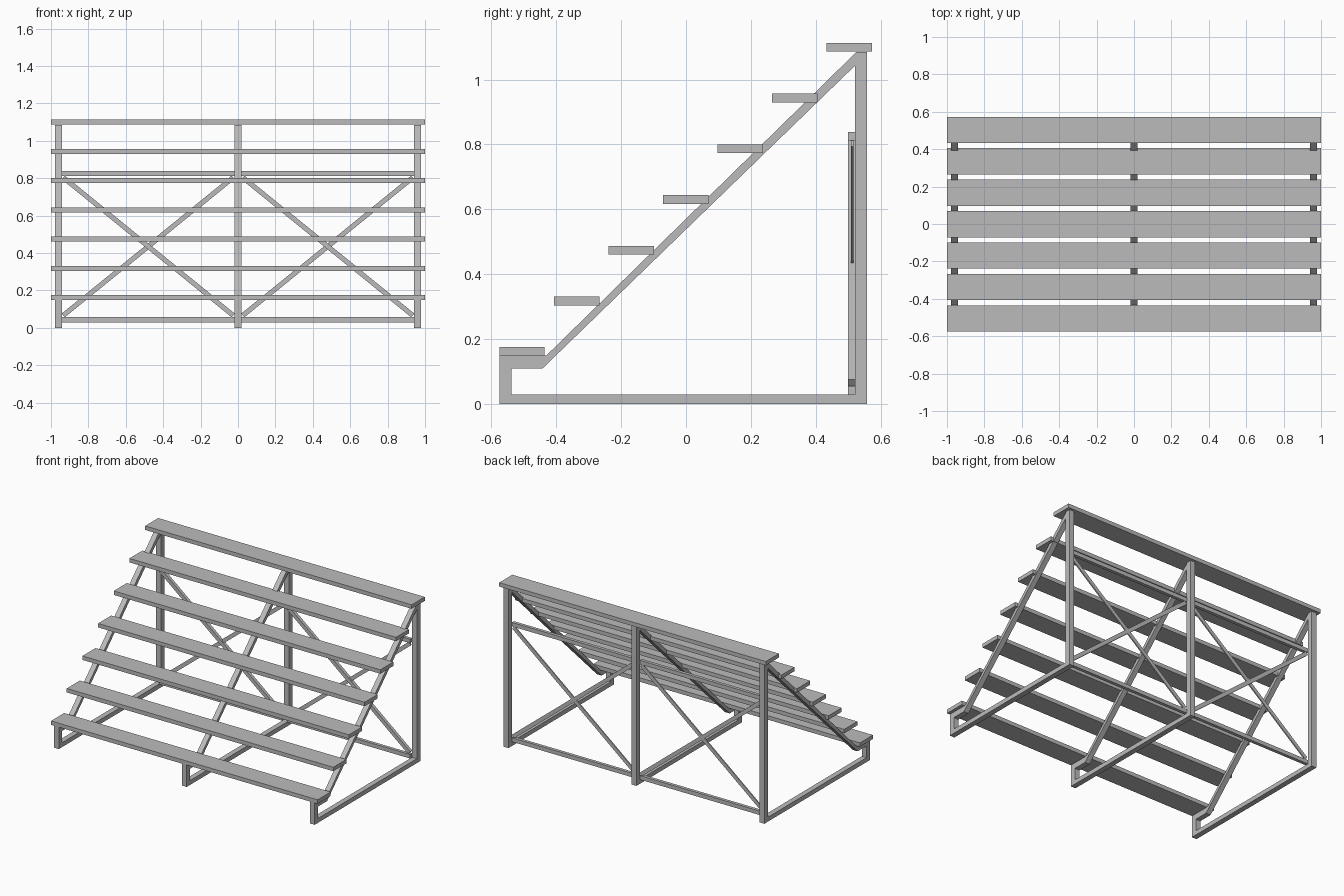
import bpy, bmesh, math
from mathutils import Matrix

cube = bpy.data.objects.get("Cube")
if cube:
    bpy.data.objects.remove(cube)

metal = bpy.data.materials.new("light_grey_metal")
metal.use_nodes = True
grey = (0.5, 0.5, 0.5, 1)
metal.diffuse_color = grey
metal.node_tree.nodes["Principled BSDF"].inputs["Base Color"].default_value = grey


def finish(name, bm):
    bmesh.ops.recalc_face_normals(bm, faces=bm.faces)
    mesh = bpy.data.meshes.new(name)
    bm.to_mesh(mesh)
    bm.free()
    mesh.materials.append(metal)
    obj = bpy.data.objects.new(name, mesh)
    bpy.context.collection.objects.link(obj)
    return obj


def box(name, centre, size, tilt=0):
    bm = bmesh.new()
    matrix = (Matrix.Translation(centre) @ Matrix.Rotation(tilt, 4, 'Y')
              @ Matrix.Diagonal((*size, 1)))
    bmesh.ops.create_cube(bm, size=1, matrix=matrix)
    return finish(name, bm)


# Side profile of a support frame in (y, z): outer edge and paired inner edge
OUTER = [(-0.575, 0), (0.557, 0), (0.557, 1.085), (0.525, 1.085), (-0.43, 0.15), (-0.575, 0.15)]
INNER = [(-0.538, 0.03), (0.52, 0.03), (0.52, 1.042), (0.52, 1.042), (-0.442, 0.11), (-0.538, 0.11)]
BAR = 0.036


def frame(name, x):
    bm = bmesh.new()
    points = {p: bm.verts.new((x - BAR / 2, *p)) for p in OUTER + INNER}
    for i in range(len(OUTER)):
        j = (i + 1) % len(OUTER)
        corners = dict.fromkeys((OUTER[i], OUTER[j], INNER[j], INNER[i]))
        bm.faces.new([points[p] for p in corners])
    extruded = bmesh.ops.extrude_face_region(bm, geom=bm.faces[:], use_keep_orig=True)
    moved = [v for v in extruded["geom"] if isinstance(v, bmesh.types.BMVert)]
    bmesh.ops.translate(bm, verts=moved, vec=(BAR, 0, 0))
    return finish(name, bm)


SPAN = 0.96
for side, x in (("right", -SPAN), ("middle", 0), ("left", SPAN)):
    frame(side + "_frame", x)

# Seven stepped bench planks
for i in range(7):
    box(f"bench_plank_{i + 1}", (0, -0.505 + 0.168 * i, 0.162 + 0.1562 * i), (2, 0.14, 0.027))

# Rear rails and crossed braces in each bay
for side, x in (("right", -SPAN / 2), ("left", SPAN / 2)):
    width = SPAN - BAR
    box(side + "_lower_rail", (x, 0.51, 0.043), (width, 0.022, 0.027))
    box(side + "_upper_rail", (x, 0.51, 0.825), (width, 0.022, 0.027))
    rise = 0.75
    angle = math.atan2(rise, width)
    length = math.hypot(rise, width) - 0.02
    box(side + "_falling_brace", (x, 0.51, 0.435), (length, 0.022, 0.026), angle)
    box(side + "_rising_brace", (x, 0.512, 0.435), (length, 0.008, 0.026), -angle)
